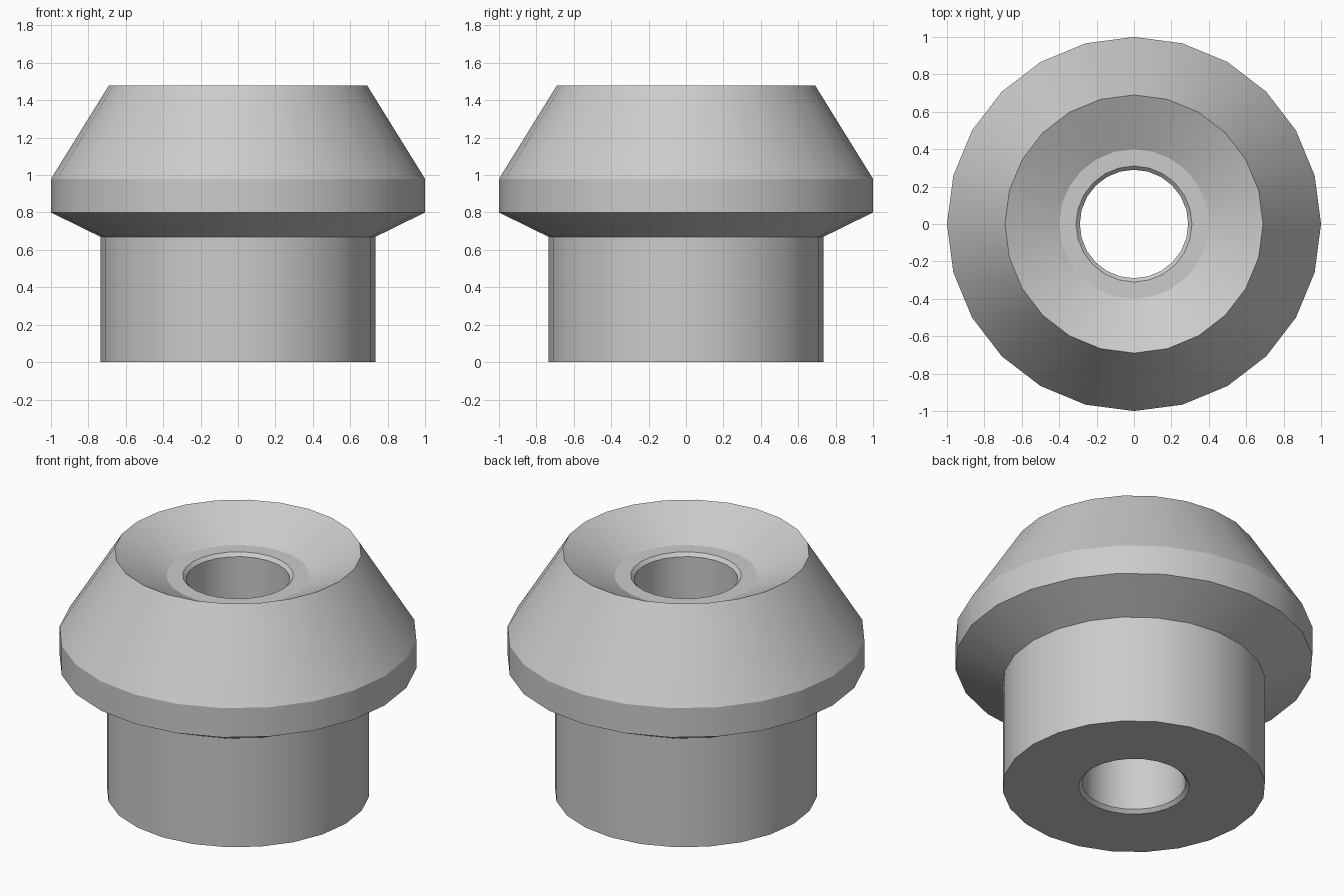
import bpy, bmesh, math

if "Cube" in bpy.data.objects:
    bpy.data.objects.remove(bpy.data.objects["Cube"])

SIDES = 24

# Closed (radius, height) outline of the bushing, revolved around z
profile = [
    (0.735, 0.0), (0.735, 0.67),                 # lower sleeve
    (1.0, 0.80), (1.0, 0.98), (0.69, 1.48),      # flared collar
    (0.40, 1.335), (0.31, 1.335),                # countersunk top and seat
    (0.29, 1.315), (0.29, 0.02), (0.31, 0.0),    # through hole with chamfers
]


def lathe(name, outline, sides):
    bm = bmesh.new()
    rings = []
    for r, z in outline:
        angles = [2 * math.pi * i / sides for i in range(sides)]
        rings.append([bm.verts.new((r * math.cos(a), r * math.sin(a), z)) for a in angles])
    for k, lower in enumerate(rings):
        upper = rings[(k + 1) % len(rings)]
        for i in range(sides):
            j = (i + 1) % sides
            bm.faces.new((lower[i], lower[j], upper[j], upper[i]))
    bmesh.ops.recalc_face_normals(bm, faces=bm.faces)
    mesh = bpy.data.meshes.new(name)
    bm.to_mesh(mesh)
    bm.free()
    obj = bpy.data.objects.new(name, mesh)
    bpy.context.collection.objects.link(obj)
    return obj


# Flanged bushing, round around the axis with crisp profile edges
bushing = lathe("flanged_bushing", profile, SIDES)
bpy.context.view_layer.objects.active = bushing
bushing.select_set(True)
bpy.ops.object.shade_smooth_by_angle(angle=math.radians(20))
